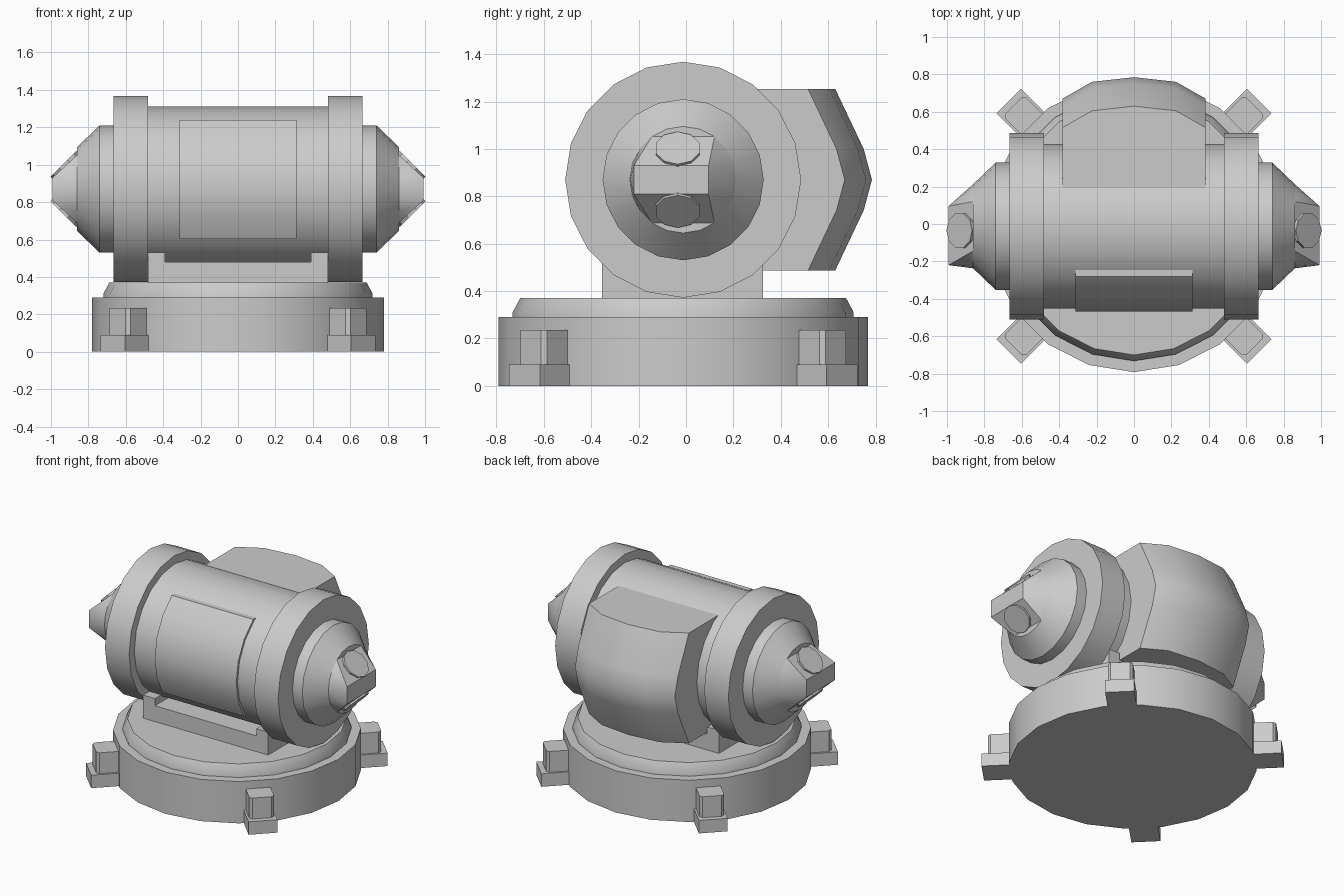
import bpy, bmesh
from math import sin, cos, pi, radians
from mathutils import Vector, Matrix

if "Cube" in bpy.data.objects:
    bpy.data.objects.remove(bpy.data.objects["Cube"])

Y0, Z0, N = -0.012, 0.87, 20      # common axis of the drum, and side count


def finish(name, bm):
    bmesh.ops.recalc_face_normals(bm, faces=bm.faces)
    me = bpy.data.meshes.new(name)
    bm.to_mesh(me)
    bm.free()
    ob = bpy.data.objects.new(name, me)
    bpy.context.collection.objects.link(ob)
    return ob


def lathe(name, profile, axis):
    """Revolve (radius, position) points about the x or z axis, capped."""
    bm = bmesh.new()
    rings = []
    for r, p in profile:
        ring = []
        for i in range(N):
            a = 2 * pi * i / N
            u, v = r * cos(a), r * sin(a)
            ring.append(bm.verts.new((p, Y0 + u, Z0 + v) if axis == 'x' else (u, Y0 + v, p)))
        rings.append(ring)
    for a, b in zip(rings, rings[1:]):
        for i in range(N):
            j = (i + 1) % N
            bm.faces.new((a[i], a[j], b[j], b[i]))
    bm.faces.new(rings[0])
    bm.faces.new(rings[-1])
    return finish(name, bm)


def prism(name, pts, depth):
    """Extrude a closed polygon of 3D points by the depth vector."""
    bm = bmesh.new()
    face = bm.faces.new([bm.verts.new(p) for p in pts])
    ext = bmesh.ops.extrude_face_region(bm, geom=[face], use_keep_orig=True)
    moved = [e for e in ext['geom'] if isinstance(e, bmesh.types.BMVert)]
    bmesh.ops.translate(bm, verts=moved, vec=depth)
    return finish(name, bm)


def hull(name, pts):
    """Convex solid around the points, with coplanar triangles merged."""
    bm = bmesh.new()
    for p in pts:
        bm.verts.new(p)
    res = bmesh.ops.convex_hull(bm, input=bm.verts)
    junk = {e for e in res['geom_interior'] + res['geom_unused']
            if isinstance(e, bmesh.types.BMVert)}
    bmesh.ops.delete(bm, geom=list(junk), context='VERTS')
    bmesh.ops.dissolve_limit(bm, angle_limit=radians(1), verts=bm.verts, edges=bm.edges)
    return finish(name, bm)


# Round base and bevelled turntable
lathe("base", [(0.78, 0), (0.78, 0.29)], 'z')
lathe("turntable", [(0.72, 0.27), (0.72, 0.31), (0.688, 0.37)], 'z')

# Four feet with chamfered bolt heads, set diagonally
for sx in (-1, 1):
    for sy in (-1, 1):
        tag = ("left" if sx < 0 else "right") + ("_front" if sy < 0 else "_back")
        cx, cy = 0.605 * sx, Y0 + 0.605 * sy
        prism("foot_" + tag, [(cx + dx, cy + dy, 0) for dx, dy in
              ((0.13, 0), (0, 0.13), (-0.13, 0), (0, -0.13))], (0, 0, 0.09))
        cx, cy = 0.588 * sx, Y0 + 0.588 * sy
        a, b = 0.099, 0.013
        prism("bolt_" + tag, [(cx + dx, cy + dy, 0.09) for dx, dy in
              ((a, -b), (a, b), (b, a), (-b, a), (-a, b), (-a, -b), (-b, -a), (b, -a))],
              (0, 0, 0.145))

# Saddle under the drum with raised ends
prism("saddle", [(x, -0.355, z) for x, z in
      ((-0.48, 0.36), (0.48, 0.36), (0.48, 0.53), (0.39, 0.53), (0.39, 0.48),
       (-0.39, 0.48), (-0.39, 0.53), (-0.48, 0.53))], (0, 0.68, 0))

# Main drum
lathe("drum", [(0.44, -0.5), (0.44, 0.5)], 'x')

# Curved front panel
arc = [radians(d) for d in range(-36, 55, 18)]
pts = [(-0.313, Y0 - 0.455 * cos(a), Z0 + 0.455 * sin(a)) for a in arc]
pts += [(-0.313, -0.22, pts[-1][2]), (-0.313, -0.22, pts[0][2])]
prism("front_panel", pts, (0.626, 0, 0))

# Bulged rear housing
bulge = [(x, 0.785 + dx + dz, Z0 + z)
         for x, dx in ((-0.383, -0.115), (-0.225, -0.025), (0, 0), (0.225, -0.025), (0.383, -0.115))
         for z, dz in ((-0.383, -0.155), (-0.13, -0.035), (0, 0), (0.13, -0.035), (0.383, -0.155))]
bulge += [(x, 0.1, Z0 + z) for x in (-0.383, 0.383) for z in (-0.383, 0.383)]
hull("rear_housing", bulge)

for s, side in ((-1, "left"), (1, "right")):
    # End flange and tapered cap
    lathe(side + "_flange", [(0.498, 0.48 * s), (0.498, 0.665 * s)], 'x')
    lathe(side + "_cap", [(0.34, 0.64 * s), (0.34, 0.74 * s), (0.225, 0.86 * s)], 'x')

    # Wedge-shaped nose growing out of the cap
    ring = [2 * pi * i / N for i in range(N)]
    nose = [(0.86 * s, Y0 + 0.225 * cos(a), Z0 + 0.225 * sin(a))
            for a in ring if abs(sin(a)) < 0.82]
    nose += [(0.992 * s, y, Z0 + z) for y in (-0.22, 0.095) for z in (-0.06, 0.06)]
    hull(side + "_nose", nose)

    # Round pads on the sloping nose faces
    for t, level in ((-1, "lower"), (1, "upper")):
        n = Vector((s, 0, t)).normalized()
        bm = bmesh.new()
        rot = Matrix((Vector((0, 1, 0)), n.cross(Vector((0, 1, 0))), n)).transposed().to_4x4()
        pos = Matrix.Translation((0.92 * s, -0.035, Z0 + 0.12 * t))
        bmesh.ops.create_cone(bm, cap_ends=True, segments=10, radius1=0.097, radius2=0.097,
                              depth=0.04, matrix=pos @ rot)
        finish(f"{side}_{level}_pad", bm)

# Smooth the round surfaces, keep the hard edges
bpy.ops.object.select_all(action='SELECT')
bpy.context.view_layer.objects.active = bpy.data.objects["drum"]
bpy.ops.object.shade_smooth_by_angle(angle=radians(33))
